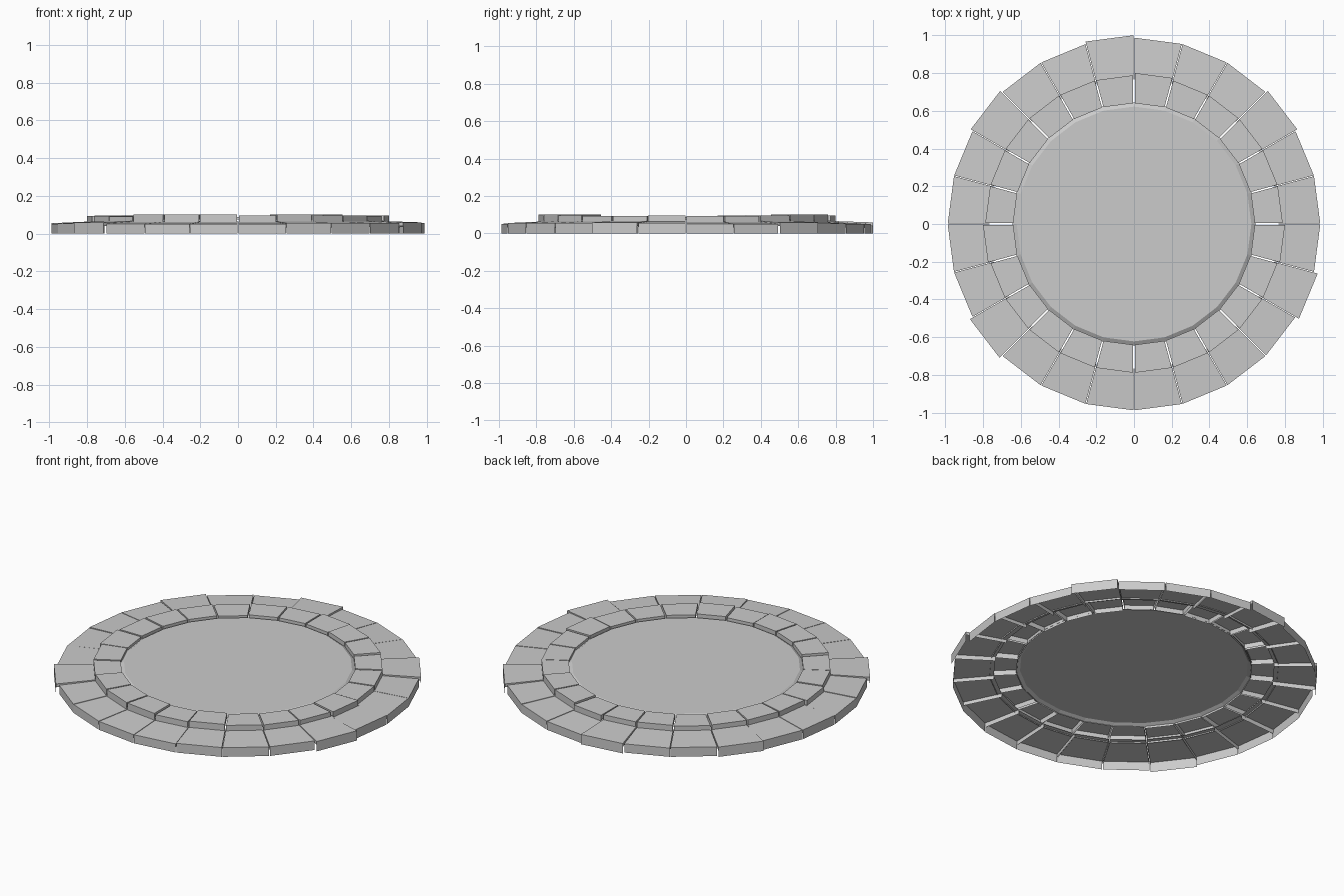
import bpy, bmesh, math, random

if "Cube" in bpy.data.objects:
    bpy.data.objects.remove(bpy.data.objects["Cube"])

random.seed(4)
N = 24
STEP = math.tau / N


def polar(r, a, z):
    return (r * math.cos(a), r * math.sin(a), z)


def finish(bm, name):
    bmesh.ops.recalc_face_normals(bm, faces=bm.faces)
    me = bpy.data.meshes.new(name)
    bm.to_mesh(me)
    bm.free()
    ob = bpy.data.objects.new(name, me)
    bpy.context.collection.objects.link(ob)


def block(name, i, r_in, r_out, z_in, z_out, z_base, flap, inner_flap, gap):
    """Open-bottomed paving stone: top, full front wall, short side flaps."""
    bm = bmesh.new()
    a0, a1 = i * STEP, (i + 1) * STEP
    g_in, g_out = gap / r_in, gap / r_out

    def v(r, a, z):
        return bm.verts.new(polar(r, a, z))

    o0, o1 = v(r_out, a0 + g_out, z_out), v(r_out, a1 - g_out, z_out)
    i0, i1 = v(r_in, a0 + g_in, z_in), v(r_in, a1 - g_in, z_in)
    bo0, bo1 = v(r_out, a0 + g_out, z_base), v(r_out, a1 - g_out, z_base)
    so0, so1 = v(r_out, a0 + g_out, z_out - flap), v(r_out, a1 - g_out, z_out - flap)
    si0, si1 = v(r_in, a0 + g_in, z_in - flap), v(r_in, a1 - g_in, z_in - flap)
    bm.faces.new((i0, o0, o1, i1))
    bm.faces.new((o0, so0, bo0, bo1, so1, o1))
    bm.faces.new((i0, si0, so0, o0))
    bm.faces.new((o1, so1, si1, i1))
    if inner_flap:
        bm.faces.new((i1, si1, si0, i0))
    finish(bm, name)


# Outer ring of stones, a few pushed outward
pushed = {2: 1.0, 6: 1.0, 9: 1.0, 14: 1.005, 22: 1.008}
for i in range(N):
    r = pushed.get(i, 0.987)
    dz = 0.006 if i in pushed else random.uniform(-0.003, 0.003)
    block(f"outer_stone_{i + 1}", i, 0.765, r, 0.064 + dz / 2, 0.053 + dz,
          0.0, 0.02, False, 0.002)

# Inner raised ring of stones
high = {3, 4, 15, 16, 17, 19}
for i in range(N):
    dz = 0.008 if i in high else random.uniform(-0.003, 0.003)
    r = 0.80 if i in {5, 12, 23} else 0.788
    block(f"inner_stone_{i + 1}", i, 0.64, r, 0.094 + dz, 0.094 + dz,
          0.055, 0.028, True, 0.004)

# Central disc with a shallow sloped rim under the stones
bm = bmesh.new()
top = [bm.verts.new(polar(0.622, k * STEP, 0.088)) for k in range(N)]
rim = [bm.verts.new(polar(0.645, k * STEP, 0.074)) for k in range(N)]
bm.faces.new(top)
for k in range(N):
    j = (k + 1) % N
    bm.faces.new((top[k], rim[k], rim[j], top[j]))
finish(bm, "centre_disc")
